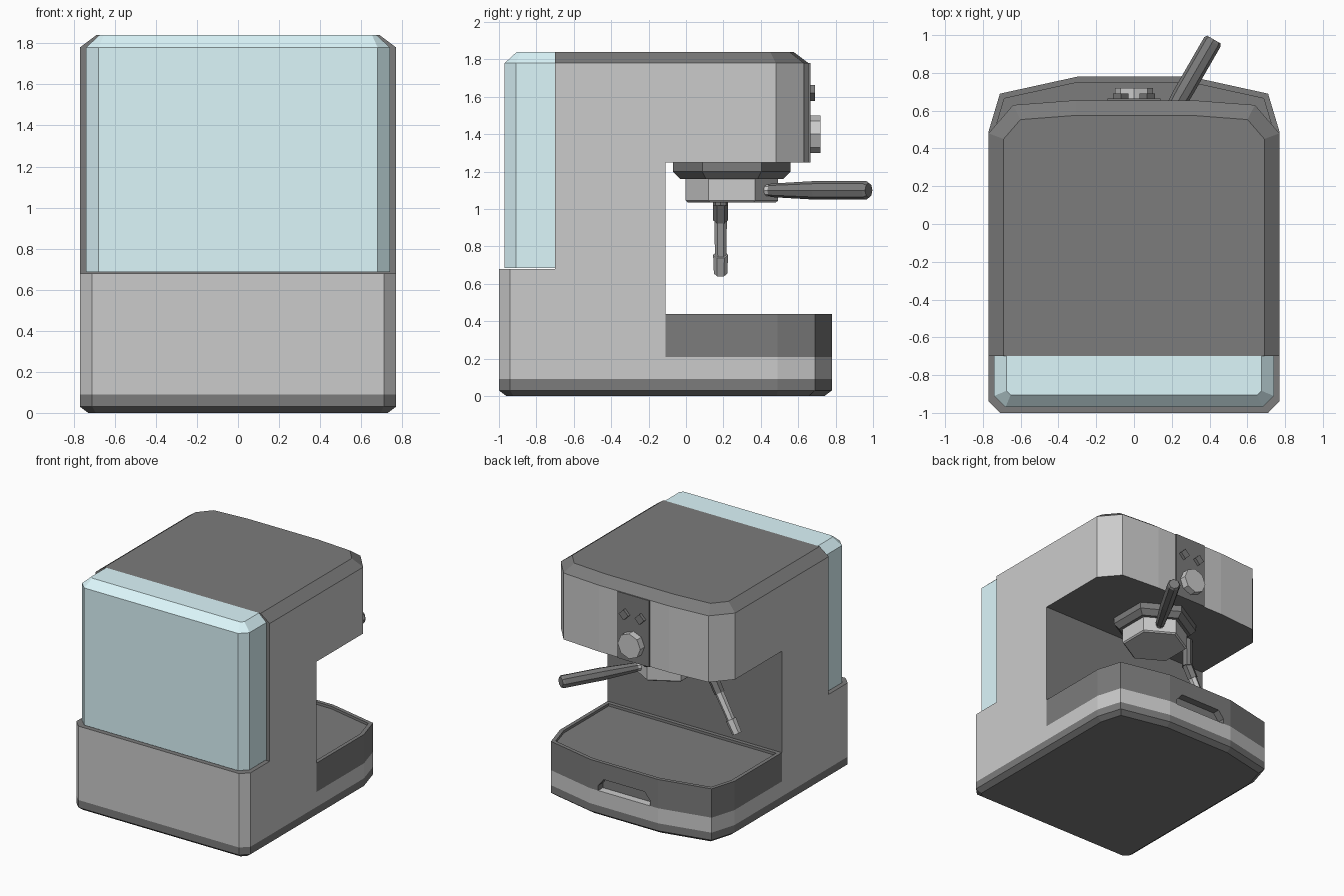
import bpy, bmesh, math
from mathutils import Vector

if "Cube" in bpy.data.objects:
    bpy.data.objects.remove(bpy.data.objects["Cube"])


def material(name, rgb, a=1.0):
    m = bpy.data.materials.new(name)
    m.diffuse_color = (*rgb, a)
    m.use_nodes = True
    m.node_tree.nodes["Principled BSDF"].inputs["Base Color"].default_value = m.diffuse_color
    return m


GREY = material("steel", (0.8, 0.8, 0.8))
DARK = material("darker_steel", (0.7, 0.7, 0.7))
BLACK = material("black_plastic", (0.2, 0.2, 0.2))
BLUE = material("tank_blue", (0.72, 0.93, 0.97))


def build(name, rings, mat, caps=(True, True), black=()):
    """Skin a stack of equal rings; 'black' lists face numbers (sides, bottom, top)."""
    bm = bmesh.new()
    vs = [[bm.verts.new(p) for p in r] for r in rings]
    n = len(vs[0])
    faces = []
    for a, b in zip(vs, vs[1:]):
        for i in range(n):
            j = (i + 1) % n
            faces.append(bm.faces.new((a[i], a[j], b[j], b[i])))
    if caps[0]:
        faces.append(bm.faces.new(vs[0][::-1]))
    if caps[1]:
        faces.append(bm.faces.new(vs[-1]))
    for i in black:
        faces[i].material_index = 1
    me = bpy.data.meshes.new(name)
    bm.to_mesh(me)
    bm.free()
    me.materials.append(mat)
    me.materials.append(BLACK)
    ob = bpy.data.objects.new(name, me)
    bpy.context.collection.objects.link(ob)
    return ob


def loft(name, levels, mat, **kw):
    return build(name, [[(x, y, z) for x, y in o] for o, z in levels], mat, **kw)


def inset(outline, d, back=None):
    """Mitred inward offset; with 'back', the edge on that y line stays put."""
    out = []
    n = len(outline)
    for i in range(n):
        a, b, c = (Vector(outline[k % n]) for k in (i - 1, i, i + 1))
        e, f = (b - a).normalized(), (c - b).normalized()
        p, q = Vector((-e.y, e.x)), Vector((-f.y, f.x))
        v = b + (p + q) * d / (1 + p.dot(q))
        out.append((v.x, back if back is not None and abs(b.y - back) < 1e-4 else v.y))
    return out


def tube(name, path, n, mat, phase=0.0):
    """Straight lathe: path is (point, radius) along one line."""
    q = (Vector(path[-1][0]) - Vector(path[0][0])).to_track_quat('Z', 'Y')
    rings = []
    for p, r in path:
        ang = [phase + math.tau * i / n for i in range(n)]
        rings.append([Vector(p) + q @ Vector((r * math.cos(t), r * math.sin(t), 0)) for t in ang])
    return build(name, rings, mat)


def rect(x, y0, y1):
    return [(-x, y0), (x, y0), (x, y1), (-x, y1)]


def mirror(right):
    return right + [(-x, y) for x, y in reversed(right)]


# Plan outlines, anticlockwise
front = [(0.77, 0.49), (0.71, 0.69), (0.30, 0.78)]
foot = mirror([(0.71, -1.0), (0.77, -0.94)] + front)
rear = mirror([(0.71, -1.0), (0.77, -0.94), (0.77, -0.11)])
tray = mirror([(0.77, -0.11)] + front)
head = mirror([(0.77, -0.70), (0.77, 0.48), (0.64, 0.63), (0.31, 0.655)])
tank = mirror([(0.68, -0.97), (0.74, -0.91), (0.74, -0.70)])

# Foot, base and body
loft("foot", [(inset(foot, 0.04), 0), (foot, 0.03), (foot, 0.09)], BLACK, caps=(True, False))
loft("base", [(foot, 0.09), (foot, 0.21)], DARK, caps=(False, True))
loft("rear_body", [(rear, 0.21), (rear, 0.68)], GREY, caps=(False, True), black=(2, 6))
col = rect(0.77, -0.70, -0.11)
loft("column", [(col, 0.68), (col, 1.25)], GREY, caps=(False, False), black=(0, 2))
loft("head", [(head, 1.25), (head, 1.78)], GREY, caps=(True, False), black=(7, 8))
loft("lid", [(head, 1.78), (inset(head, 0.08, -0.70), 1.84)], BLACK, caps=(False, True))

# Water tank
loft("water_tank", [(tank, 0.685), (tank, 1.78), (inset(tank, 0.065, -0.70), 1.84)], BLUE)

# Drip tray with recessed top and front finger notch
rim = inset(tray, 0.03)
drip = loft("drip_tray", [(tray, 0.21), (tray, 0.44), (rim, 0.44), (rim, 0.42)], BLACK)
profile = [(-0.23, 0.15), (0.23, 0.15), (0.23, 0.25), (0.18, 0.31), (-0.18, 0.31), (-0.23, 0.25)]
notch = build("notch_cutter", [[(x, y, z) for x, z in profile] for y in (0.9, 0.72)], BLACK)
notch.hide_render = True
notch.hide_viewport = True
cut = drip.modifiers.new("notch", 'BOOLEAN')
cut.object = notch
cut.operation = 'DIFFERENCE'
cut.solver = 'EXACT'

# Control panel, dial and buttons
panel = rect(0.14, 0.64, 0.665)
loft("control_panel", [(panel, 1.25), (panel, 1.78)], BLACK)
tube("dial", [((0, 0.66, 1.40), 0.10), ((0, 0.72, 1.40), 0.10)], 8, GREY)
for s in (-1, 1):
    tube("button", [((s * 0.07, 0.66, 1.62), 0.042), ((s * 0.07, 0.69, 1.62), 0.042)], 4, BLACK)

# Brew group, filter basket and its handle
cy = 0.245
tube("brew_group", [((0, cy, 1.16), 0.275), ((0, cy, 1.20), 0.315), ((0, cy, 1.25), 0.315)],
     6, BLACK, math.pi / 2)
tube("filter_basket", [((0, cy, 1.035), 0.235), ((0, cy, 1.045), 0.247), ((0, cy, 1.16), 0.247)],
     6, GREY, math.pi / 2)


def along(d):
    return (d * 0.5, cy + d * math.cos(math.pi / 6), 1.10)


tube("handle_stub", [(along(0.19), 0.03), (along(0.27), 0.03)], 8, GREY)
tube("handle", [(along(0.24), 0.036), (along(0.52), 0.05), (along(0.83), 0.05), (along(0.845), 0.04)],
     8, BLACK)

# Steam wand: upright pivot, then a slanted tube with a thicker tip
top, tip = Vector((-0.37, 0.185, 1.04)), Vector((-0.58, 0.185, 0.655))
tube("wand_pivot", [((-0.37, 0.185, 1.02), 0.04), ((-0.37, 0.185, 1.25), 0.04)], 8, BLACK)
for name, a, b, r0, r1, m in (("wand_joint", 0, 0.26, 0.04, 0.04, BLACK),
                              ("wand_tube", 0.22, 0.78, 0.034, 0.03, GREY),
                              ("wand_tip", 0.74, 1.0, 0.04, 0.036, GREY)):
    tube(name, [(top.lerp(tip, a), r0), (top.lerp(tip, b), r1)], 6, m)
